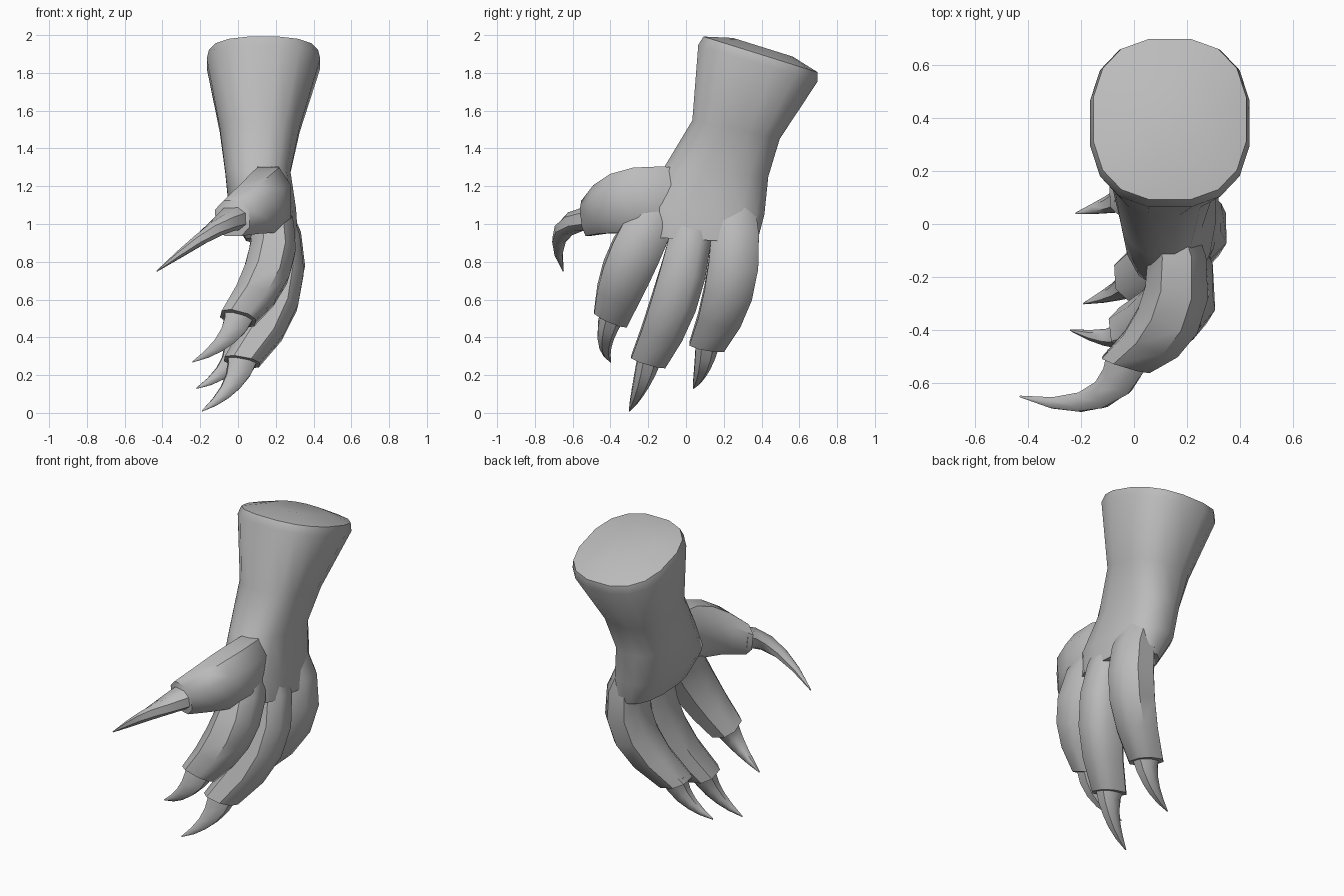
import bpy, bmesh, math
from mathutils import Vector

if "Cube" in bpy.data.objects:
    bpy.data.objects.remove(bpy.data.objects["Cube"])

material = bpy.data.materials.new("grey_hide")
material.use_nodes = True
grey = (0.5, 0.5, 0.5, 1)
material.diffuse_color = grey
shader = material.node_tree.nodes["Principled BSDF"]
shader.inputs["Base Color"].default_value = grey


def skin(name, rings, sides):
    """Join rings of (centre, half axis u, half axis v) into a closed tube."""
    def squared(value):
        return math.copysign(abs(value) ** 0.8, value)

    bm = bmesh.new()
    loops = []
    for centre, u, v in rings:
        angles = [math.tau * (i + 0.5) / sides for i in range(sides)]
        loops.append([bm.verts.new(centre + u * squared(math.cos(angle))
                                   + v * squared(math.sin(angle)))
                      for angle in angles])
    for lower, upper in zip(loops, loops[1:]):
        for i in range(sides):
            bm.faces.new((lower[i - 1], lower[i], upper[i], upper[i - 1]))
    bm.faces.new(loops[0])
    bm.faces.new(loops[-1])
    bmesh.ops.recalc_face_normals(bm, faces=bm.faces)

    mesh = bpy.data.meshes.new(name)
    bm.to_mesh(mesh)
    bm.free()
    mesh.materials.append(material)
    part = bpy.data.objects.new(name, mesh)
    bpy.context.collection.objects.link(part)
    bpy.ops.object.select_all(action='DESELECT')
    part.select_set(True)
    bpy.context.view_layer.objects.active = part
    bpy.ops.object.shade_smooth_by_angle(angle=math.radians(45))


def curved_limb(name, start, bend, end, facing, side, width, depth):
    """Sweep along a quadratic curve, turning the rings towards a facing."""
    steps = 5
    rings = []
    for step in range(steps + 1):
        t = step / steps
        first, second = start.lerp(bend, t), bend.lerp(end, t)
        direction = (second - first).normalized().lerp(facing, t).normalized()
        u = (side - direction * side.dot(direction)).normalized()
        v = direction.cross(u)
        rings.append((first.lerp(second, t), u * width(t), v * depth(t)))
    skin(name, rings, 8)


def clawed_digit(name, root, bend, end, tip, side, root_width):
    """Fleshy sleeve swelling at its middle, with a hooked claw at its end."""
    root, bend, end, tip = map(Vector, (root, bend, end, tip))

    def depth(t):
        return 0.1 + 0.03 * math.sin(math.pi * t)

    def width(t):
        return depth(t) + (root_width - 0.1) * (1 - t)

    def claw_width(t):
        return 0.065 * (1 - t) ** 0.8 + 0.003

    def claw_depth(t):
        return claw_width(t) * (1.3 - 0.3 * t)

    heading = (end - root).normalized()
    curved_limb(name, root, bend, end, heading, side, width, depth)
    hook = end + heading * (tip - end).length * 0.45
    curved_limb(name + "_claw", end - heading * 0.03, hook, tip,
                (tip - hook).normalized(), side, claw_width, claw_depth)


def trunk(name, spans):
    """Tube from spans of front (y, z), back (y, z) and left and right x."""
    rings = []
    for front_y, front_z, back_y, back_z, low_x, high_x in spans:
        front = Vector((0, front_y, front_z))
        back = Vector((0, back_y, back_z))
        across = Vector((high_x - low_x, 0, 0)) / 2
        centre = (front + back) / 2 + Vector((low_x, 0, 0)) + across
        rings.append((centre, across, (back - front) / 2))
    # Domed cut end above the rim
    centre, across, along = rings[0]
    up = across.cross(along).normalized()
    for lift, scale in ((0.05, 0.96), (0.09, 0.5)):
        rings.insert(0, (centre + up * lift, across * scale, along * scale))
    skin(name, rings, 16)


# Forearm, wrist and palm, from the rim down
trunk("forearm_and_palm", [
    (0.06, 1.95, 0.7, 1.75, -0.17, 0.44),
    (0.03, 1.55, 0.5, 1.45, -0.1, 0.33),
    (-0.12, 1.3, 0.44, 1.25, -0.07, 0.28),
    (-0.24, 1.1, 0.42, 1.05, -0.05, 0.31),
    (-0.2, 0.93, 0.38, 0.9, 0.04, 0.32),
])

# Three hanging fingers and the thumb reaching forward
sideways, upright = Vector((0, 1, 0)), Vector((0, 0, 1))
clawed_digit("index_finger", (0.16, -0.13, 1.1), (0.26, -0.32, 0.8),
             (0, -0.4, 0.5), (-0.24, -0.4, 0.27), sideways, 0.12)
clawed_digit("middle_finger", (0.17, 0.05, 1.1), (0.34, 0, 0.65),
             (0.02, -0.2, 0.27), (-0.19, -0.3, 0.01), sideways, 0.1)
clawed_digit("outer_finger", (0.17, 0.25, 1.1), (0.36, 0.3, 0.7),
             (0, 0.11, 0.35), (-0.22, 0.04, 0.13), sideways, 0.12)
clawed_digit("thumb", (0.13, 0, 1.1), (0.25, -0.35, 1.17),
             (-0.03, -0.53, 1.03), (-0.43, -0.65, 0.75), upright, 0.2)
